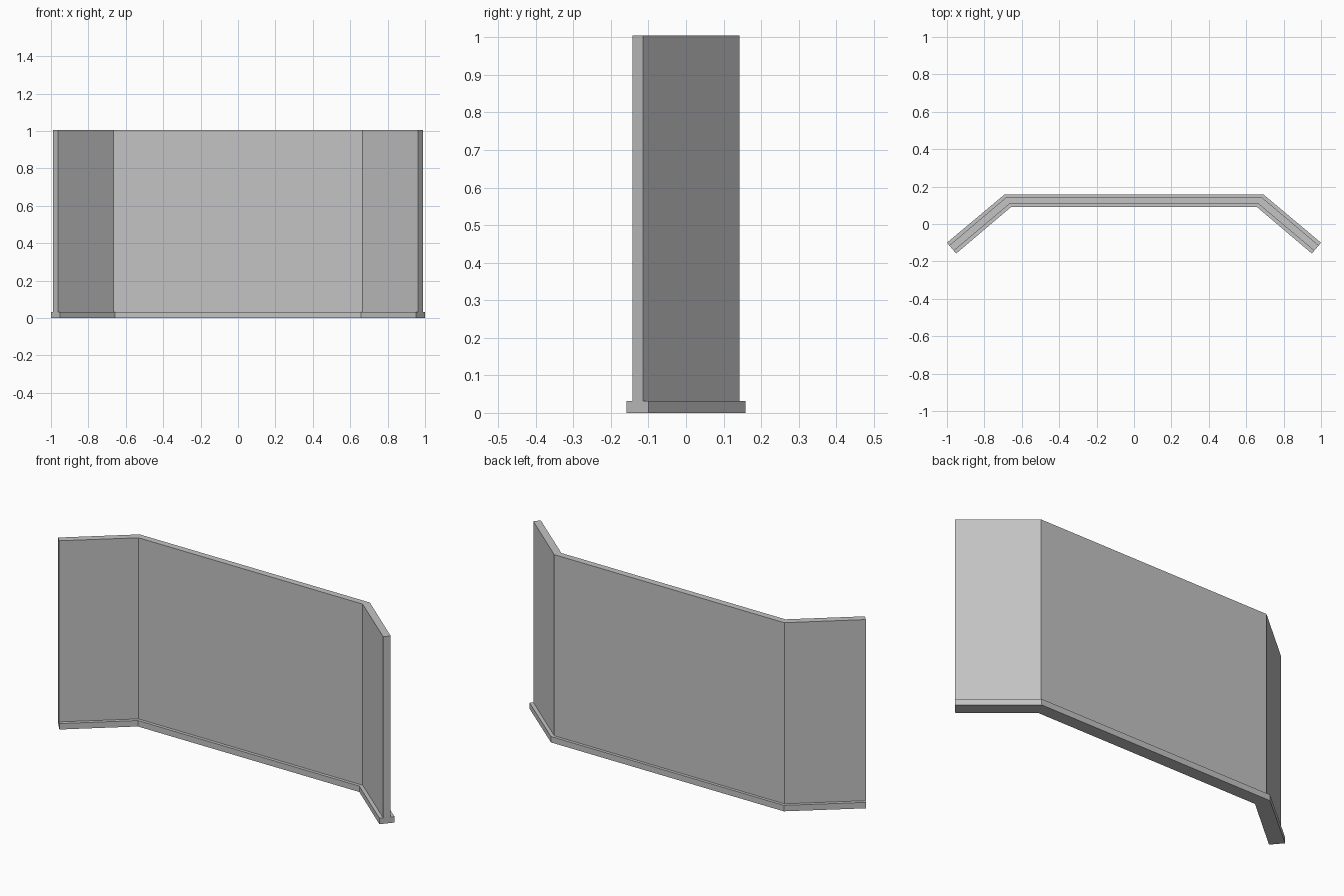
import bpy
import bmesh

cube = bpy.data.objects.get("Cube")
if cube:
    bpy.data.objects.remove(cube, do_unlink=True)

grey = bpy.data.materials.new("plain grey")
grey.use_nodes = True
colour = (0.55, 0.55, 0.55, 1)
grey.diffuse_color = colour
grey.node_tree.nodes["Principled BSDF"].inputs["Base Color"].default_value = colour


def folded_wall(name, back, front, z0, z1):
    """Extrude a folded strip; back and front list the +x half (bend, end)."""
    def full(half):
        return [(-x, y) for x, y in reversed(half)] + list(half)

    outline = full(back) + full(front)[::-1]
    bm = bmesh.new()
    # Strip footprint as three quads, one per wall section
    v = [bm.verts.new((x, y, z0)) for x, y in outline]
    n = len(v)
    for i in range(n // 2 - 1):
        bm.faces.new((v[i], v[i + 1], v[n - 2 - i], v[n - 1 - i]))
    # Raise the footprint to full height
    raised = bmesh.ops.extrude_face_region(bm, geom=bm.faces[:], use_keep_orig=True)
    top = [g for g in raised["geom"] if isinstance(g, bmesh.types.BMVert)]
    bmesh.ops.translate(bm, verts=top, vec=(0, 0, z1 - z0))
    bmesh.ops.recalc_face_normals(bm, faces=bm.faces[:])
    mesh = bpy.data.meshes.new(name)
    bm.to_mesh(mesh)
    bm.free()
    mesh.materials.append(grey)
    obj = bpy.data.objects.new(name, mesh)
    bpy.context.collection.objects.link(obj)
    return obj


BASE_TOP = 0.032

# Wide plinth along the floor
folded_wall("base_plinth",
            back=[(0.692, 0.158), (1.0, -0.1)],
            front=[(0.658, 0.09), (0.951, -0.158)],
            z0=0, z1=BASE_TOP)

# Thin tall panel standing on the plinth
folded_wall("wall_panel",
            back=[(0.684, 0.142), (0.988, -0.115)],
            front=[(0.666, 0.107), (0.963, -0.143)],
            z0=BASE_TOP, z1=1.005)
